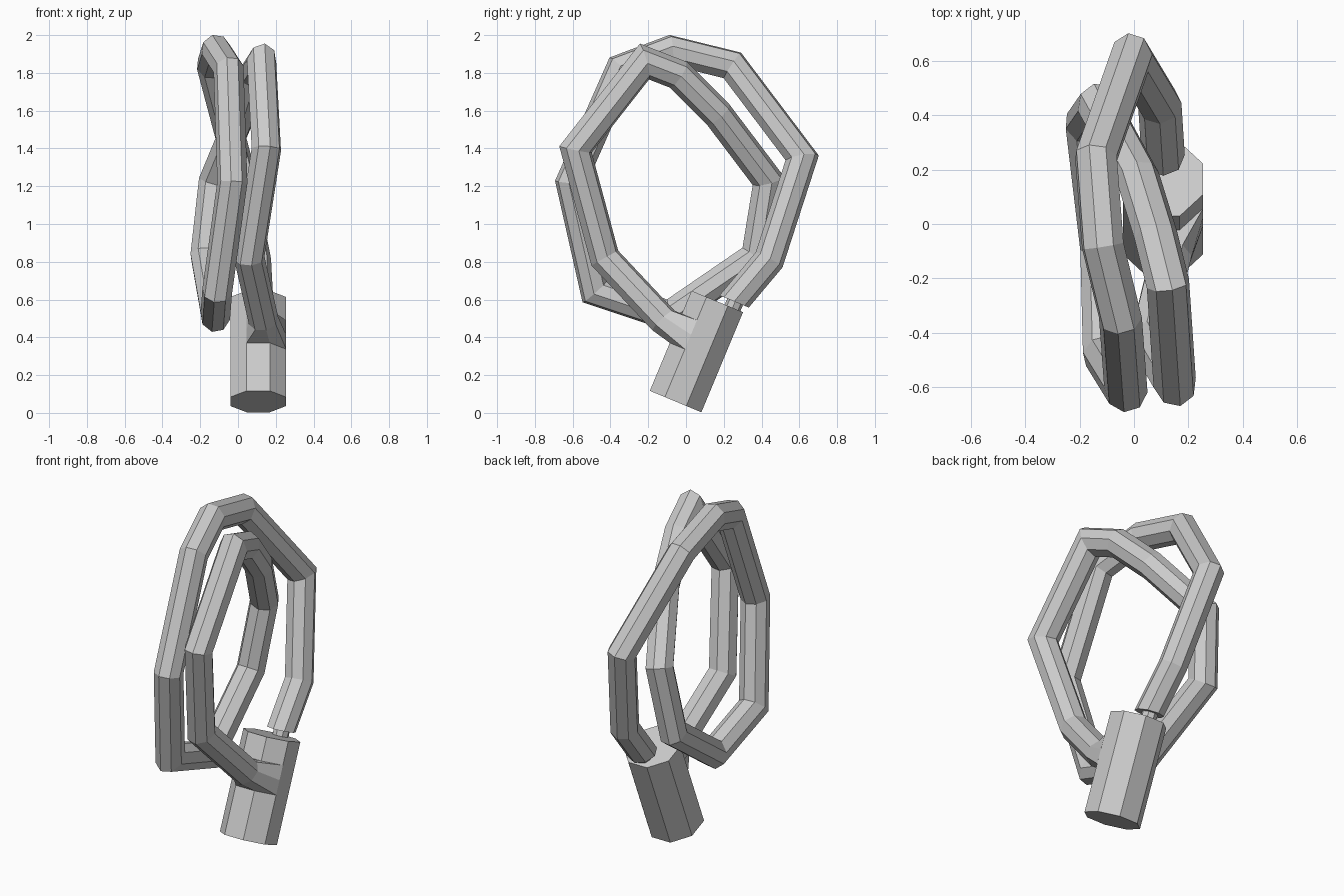
import bpy, math
from mathutils import Vector

if "Cube" in bpy.data.objects:
    bpy.data.objects.remove(bpy.data.objects["Cube"])

# Lock body frame: axis A, sideways direction U, base centre B
A = Vector((0, 0.384, 0.923)).normalized()
U = Vector((0, 0.923, -0.384)).normalized()
X = Vector((1, 0, 0))
B = Vector((0.107, -0.055, 0.06))


def local(x, u, a):
    return B + X * x + U * u + A * a


def loft(name, rings):
    n = len(rings[0])
    verts = [p for r in rings for p in r]
    faces = [(i * n + j, i * n + (j + 1) % n, (i + 1) * n + (j + 1) % n, (i + 1) * n + j)
             for i in range(len(rings) - 1) for j in range(n)]
    faces += [tuple(reversed(range(n))), tuple(range(len(verts) - n, len(verts)))]
    me = bpy.data.meshes.new(name)
    me.from_pydata(verts, [], faces)
    ob = bpy.data.objects.new(name, me)
    bpy.context.collection.objects.link(ob)
    return ob


def prism(name, x, u, a0, a1, r, n, turn):
    ang = [turn + 2 * math.pi * k / n for k in range(n)]
    loft(name, [[local(x + r * math.cos(t), u + r * math.sin(t), a) for t in ang]
                for a in (a0, a1)])


# Octagonal lock body and the latch pin at the cable's free end
prism("lock_body", 0, 0, 0, 0.574, 0.16, 8, math.pi / 8)
prism("latch_pin", 0, 0.088, 0.5, 0.64, 0.045, 8, 0)

# Cable centreline from the latch, twice round, to the lock body's side
path = [Vector(p) for p in [
    (0.107, 0.255, 0.59), (0.095, 0.44, 0.81), (-0.01, 0.615, 1.35), (-0.14, 0.245, 1.84),
    (-0.115, -0.08, 1.92), (-0.05, -0.345, 1.82), (-0.03, -0.61, 1.22), (-0.11, -0.48, 0.645),
    (-0.12, -0.09, 0.515), (-0.175, 0.37, 0.83), (-0.13, 0.435, 1.23), (0.015, 0.17, 1.58),
    (0.08, -0.04, 1.79), (0.125, -0.22, 1.86), (0.15, -0.585, 1.395), (0.06, -0.43, 0.82),
    (0.135, -0.12, 0.49)]]
dirs = [(b - a).normalized() for a, b in zip(path, path[1:])]


def slide(points, d, centre, normal):
    return [p + d * ((centre - p).dot(normal) / d.dot(normal)) for p in points]


# Mitred octagonal cable: each ring is the previous one slid onto the bend plane
d = dirs[0]
n1 = (X - d * X.dot(d)).normalized()
n2 = d.cross(n1)
ring = [path[0] + 0.08 * (n1 * math.cos(k * math.pi / 4) + n2 * math.sin(k * math.pi / 4))
        for k in range(8)]
rings = [slide(ring, d, path[0], A)]
for i in range(1, len(path)):
    nxt = dirs[min(i, len(dirs) - 1)]
    rings.append(slide(rings[-1], dirs[i - 1], path[i], (dirs[i - 1] + nxt).normalized()))

# Flared end of the cable, flush with two side faces of the body
corners = [(-0.061, -0.148), (0.061, -0.148), (0.148, -0.061)]
low, mid, top = 0.275, 0.358, 0.441
flare = [local(x, u, low) for x, u in corners] + [local(*corners[2], mid)]
flare += [local(x, u, top) for x, u in reversed(corners)] + [local(*corners[0], mid)]
options = [f[k:] + f[:k] for f in (flare, flare[::-1]) for k in range(8)]
rings.append(min(options, key=lambda f: sum((p - q).length_squared for p, q in zip(f, rings[-1]))))
loft("cable", rings)
